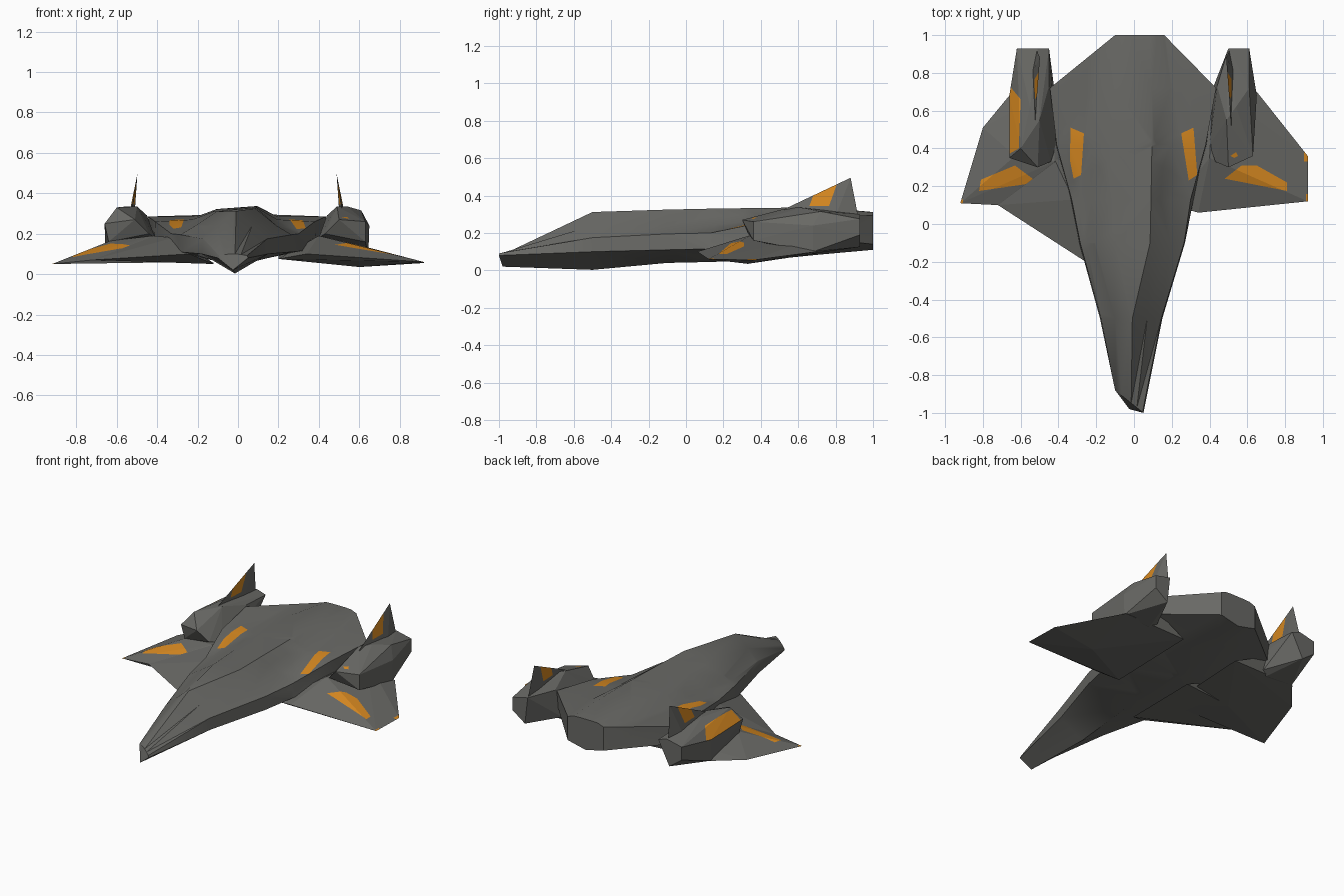
import bpy, bmesh
from mathutils import Vector


def material(name, rgb):
    m = bpy.data.materials.new(name)
    m.diffuse_color = (*rgb, 1)
    return m


GREY = material("hull_grey", (0.14, 0.14, 0.13))
ORANGE = material("marking_orange", (0.68, 0.25, 0.015))


def inside(p, poly):
    hit = False
    for a, b in zip(poly, poly[1:] + poly[:1]):
        if (a[1] > p[1]) != (b[1] > p[1]):
            if p[0] < (b[0] - a[0]) * (p[1] - a[1]) / (b[1] - a[1]) + a[0]:
                hit = not hit
    return hit


def paint(bm, poly, axis="z"):
    """Cut a polygon outline into the mesh and colour the faces inside it."""
    for a, b in zip(poly, poly[1:] + poly[:1]):
        if axis == "z":
            co, no = Vector((a[0], a[1], 0)), Vector((b[1] - a[1], a[0] - b[0], 0))
        else:
            co, no = Vector((0, a[0], a[1])), Vector((0, b[1] - a[1], a[0] - b[0]))
        bmesh.ops.bisect_plane(bm, geom=bm.verts[:] + bm.edges[:] + bm.faces[:],
                               dist=1e-5, plane_co=co, plane_no=no.normalized())
    bm.normal_update()
    for f in bm.faces:
        c = f.calc_center_median()
        if axis == "z":
            ok = f.normal.z > 0.1 and inside((c.x, c.y), poly)
        else:
            ok = abs(f.normal.x) > 0.3 and inside((c.y, c.z), poly)
        if ok:
            f.material_index = 1


def finish(name, bm, marks=(), axis="z", smooth=None):
    bmesh.ops.recalc_face_normals(bm, faces=bm.faces[:])
    for poly in marks:
        paint(bm, poly, axis)
    me = bpy.data.meshes.new(name)
    bm.to_mesh(me)
    bm.free()
    me.materials.append(GREY)
    me.materials.append(ORANGE)
    ob = bpy.data.objects.new(name, me)
    bpy.context.collection.objects.link(ob)
    if smooth:
        bpy.ops.object.select_all(action="DESELECT")
        ob.select_set(True)
        bpy.context.view_layer.objects.active = ob
        bpy.ops.object.shade_smooth_by_angle(angle=smooth)


def hull(name, pts, marks=(), axis="z"):
    bm = bmesh.new()
    for p in pts:
        bm.verts.new(p)
    r = bmesh.ops.convex_hull(bm, input=bm.verts[:])
    junk = {g for g in r["geom_interior"] + r["geom_unused"] if isinstance(g, bmesh.types.BMVert)}
    bmesh.ops.delete(bm, geom=list(junk), context="VERTS")
    finish(name, bm, marks, axis)


def mirror(pts, shift=0.0):
    return [(-x + shift, y, z) for x, y, z in pts]


# Fuselage sections: y, skew, centre x, left crest drop, keel z,
# then chine, shoulder, valley, crest
sections = [
    (-0.94, -0.8, -0.025, 0, 0.02, (0.075, 0.08), (0.07, 0.092), (0.04, 0.097), (0.01, 0.10)),
    (-0.50, 0, -0.015, 0, 0.003, (0.165, 0.10), (0.16, 0.175), (0.085, 0.24), (0.006, 0.312)),
    (-0.10, 0, -0.01, 0.015, 0.04, (0.28, 0.11), (0.275, 0.195), (0.20, 0.24), (0.095, 0.325)),
    (0.13, 0, -0.015, 0.02, 0.045, (0.33, 0.115), (0.315, 0.20), (0.21, 0.24), (0.105, 0.33)),
    (0.42, 0, -0.015, 0.02, 0.055, (0.40, 0.13), (0.395, 0.26), (0.21, 0.27), (0.11, 0.334)),
    (0.72, 0, -0.005, 0.015, 0.085, (0.43, 0.17), (0.44, 0.285), (0.20, 0.285), (0.10, 0.337)),
    (1.00, 0, 0.03, 0, 0.11, (0.13, 0.14), (0.13, 0.295), (0.09, 0.31), (0.05, 0.312)),
]
bm = bmesh.new()
rings = []
for y, skew, cx, drop, keel, *half in sections:
    ring = [(0, keel)] + half + [(-x, z) for x, z in reversed(half)]
    ring[5] = (ring[5][0], ring[5][1] - drop)
    rings.append([bm.verts.new((cx + x, y + skew * x, z)) for x, z in ring])
rings[0][0].co.y = -0.98
for a, b in zip(rings, rings[1:]):
    for i in range(len(a)):
        j = (i + 1) % len(a)
        bm.faces.new((a[i], a[j], b[j], b[i]))
bm.faces.new(rings[0])
bm.faces.new(rings[-1])
bmesh.ops.triangulate(bm, faces=bm.faces[:])
finish("fuselage", bm, [
    [(-0.335, 0.51), (-0.265, 0.48), (-0.28, 0.26), (-0.32, 0.24), (-0.34, 0.34)],
    [(0.25, 0.48), (0.315, 0.51), (0.335, 0.26), (0.29, 0.23)],
], smooth=0.6)

# Wings and the left leading strake
hull("right_wing", [
    (0.34, 0.06, 0.10), (0.92, 0.12, 0.06), (0.92, 0.36, 0.055), (0.65, 0.70, 0.10),
    (0.42, 0.72, 0.19), (0.40, 0.35, 0.19), (0.20, 0.70, 0.09), (0.20, 0.10, 0.075),
    (0.60, 0.33, 0.035)],
    [[(0.48, 0.24), (0.57, 0.31), (0.65, 0.31), (0.81, 0.22), (0.81, 0.175)],
     [(0.90, 0.33), (0.93, 0.33), (0.93, 0.38), (0.90, 0.38)],
     [(0.91, 0.12), (0.93, 0.12), (0.93, 0.16), (0.91, 0.16)]])
hull("left_wing", [
    (-0.72, 0.10, 0.07), (-0.92, 0.11, 0.05), (-0.80, 0.51, 0.08), (-0.66, 0.68, 0.10),
    (-0.63, 0.36, 0.165),
    (-0.42, 0.72, 0.19), (-0.42, 0.33, 0.19), (-0.20, 0.70, 0.09), (-0.20, 0.10, 0.06),
    (-0.48, 0.30, 0.06)],
    [[(-0.82, 0.175), (-0.81, 0.235), (-0.63, 0.31), (-0.51, 0.22)],
     [(-0.93, 0.10), (-0.905, 0.10), (-0.905, 0.13), (-0.93, 0.13)],
     [(-0.57, 0.11), (-0.535, 0.10), (-0.53, 0.115), (-0.56, 0.125)]])
hull("left_strake", [
    (-0.24, -0.21, 0.10), (-0.72, 0.10, 0.07), (-0.32, 0.13, 0.18), (-0.42, 0.34, 0.19),
    (-0.12, -0.15, 0.05), (-0.12, 0.35, 0.055), (-0.48, 0.30, 0.065), (-0.72, 0.13, 0.075)])

# Engine pods
pod = [
    (0.43, 0.33, 0.20), (0.50, 0.30, 0.27), (0.63, 0.36, 0.16), (0.63, 0.36, 0.26),
    (0.40, 0.42, 0.18), (0.41, 0.70, 0.11),
    (0.44, 0.73, 0.29), (0.49, 0.55, 0.335), (0.54, 0.62, 0.335),
    (0.65, 0.68, 0.24), (0.645, 0.68, 0.10), (0.45, 0.68, 0.09),
    (0.50, 0.93, 0.30), (0.61, 0.93, 0.275), (0.61, 0.93, 0.19), (0.52, 0.93, 0.125)]
hull("right_engine_pod", pod + [(0.61, 0.72, 0.315)],
     [[(0.51, 0.36), (0.54, 0.38), (0.55, 0.36), (0.53, 0.35)]])
hull("left_engine_pod", mirror(pod, -0.01) + [
    (-0.66, 0.35, 0.25), (-0.60, 0.40, 0.33), (-0.45, 0.93, 0.28)],
     [[(-0.68, 0.36), (-0.61, 0.40), (-0.60, 0.66), (-0.65, 0.72), (-0.68, 0.70)]])

# Tail fins
fin = [(0.515, 0.52, 0.325), (0.488, 0.88, 0.495), (0.505, 0.92, 0.29),
       (0.53, 0.80, 0.29), (0.502, 0.80, 0.29)]
mark = [[(0.66, 0.345), (0.68, 0.40), (0.74, 0.46), (0.81, 0.47), (0.765, 0.345)]]
hull("right_tail_fin", fin, mark, "x")
hull("left_tail_fin", mirror(fin, -0.01), mark, "x")
